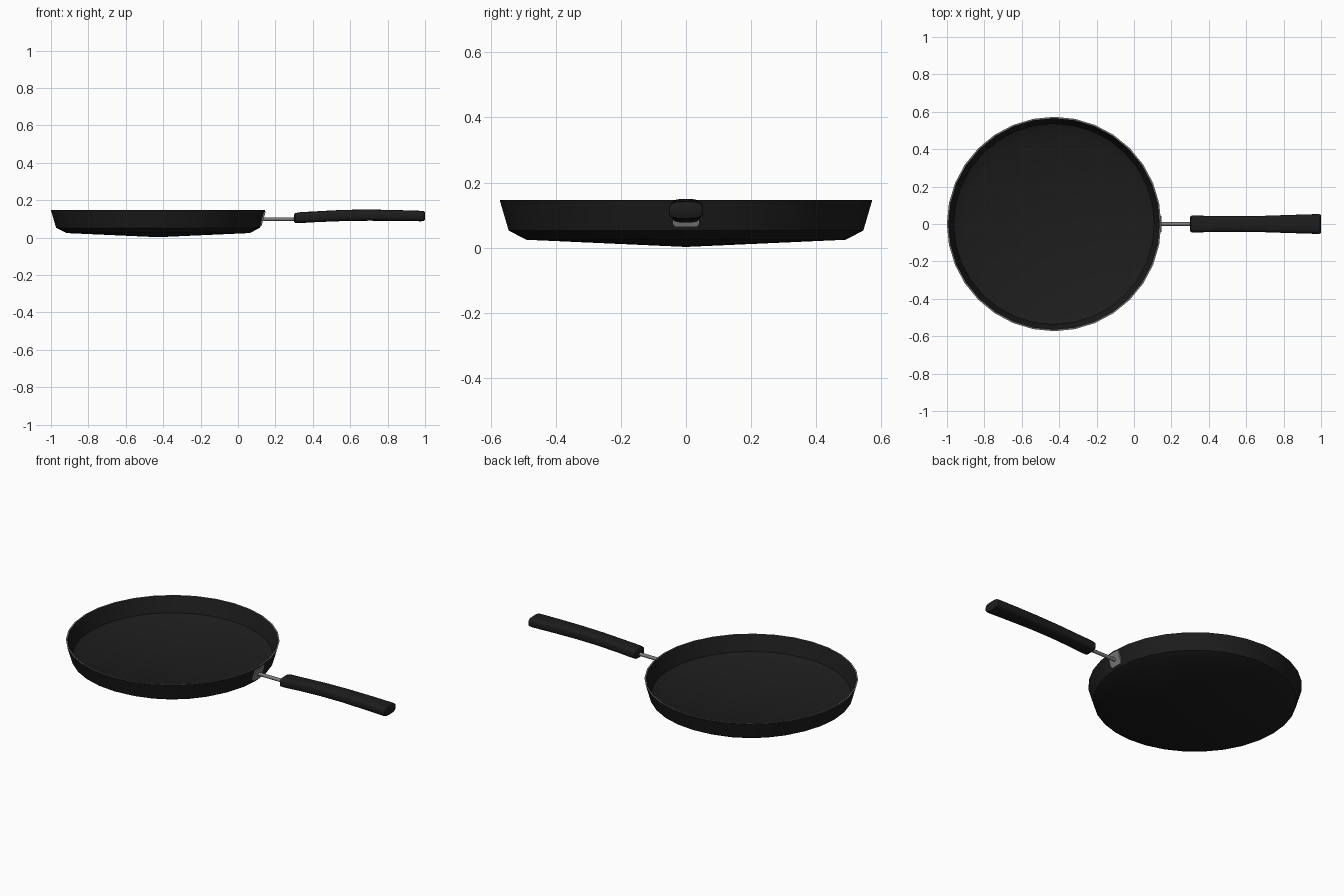
import bpy, bmesh, math
from mathutils import Matrix

if "Cube" in bpy.data.objects:
    bpy.data.objects.remove(bpy.data.objects["Cube"])

CX = -0.4275  # pan centre


def material(name, v):
    m = bpy.data.materials.new(name)
    m.diffuse_color = (v, v, v, 1)
    m.use_nodes = True
    m.node_tree.nodes["Principled BSDF"].inputs["Base Color"].default_value = m.diffuse_color
    return m


BLACK = material("black_coating", 0.012)
STEEL = material("bare_steel", 0.2)


def finish(name, bm, mats, angle=35):
    bmesh.ops.recalc_face_normals(bm, faces=bm.faces)
    me = bpy.data.meshes.new(name)
    bm.to_mesh(me)
    bm.free()
    ob = bpy.data.objects.new(name, me)
    bpy.context.collection.objects.link(ob)
    for m in mats:
        me.materials.append(m)
    bpy.ops.object.select_all(action='DESELECT')
    ob.select_set(True)
    bpy.context.view_layer.objects.active = ob
    bpy.ops.object.shade_smooth_by_angle(angle=math.radians(angle))
    return ob


def bridge(bm, a, b, mat=0):
    n = len(a)
    for i in range(n):
        f = bm.faces.new((a[i], a[(i + 1) % n], b[(i + 1) % n], b[i]))
        f.material_index = mat


# Pan: lathed outer wall, bare rim and inner wall, closed by shallow fans
def pan(sides=32):
    profile = [(0.490, 0.024), (0.545, 0.052), (0.573, 0.147),
               (0.565, 0.147), (0.537, 0.058), (0.484, 0.032)]
    bm = bmesh.new()
    rings = []
    for r, z in profile:
        rings.append([bm.verts.new((CX + r * math.cos(2 * math.pi * i / sides),
                                    r * math.sin(2 * math.pi * i / sides), z))
                      for i in range(sides)])
    for k in range(len(rings) - 1):
        bridge(bm, rings[k], rings[k + 1], 1 if k == 2 else 0)
    for ring, z in ((rings[0], 0.002), (rings[-1], 0.012)):
        c = bm.verts.new((CX, 0, z))
        for i in range(sides):
            bm.faces.new((ring[i], ring[(i + 1) % sides], c))
    finish("pan", bm, [BLACK, STEEL], 40)


# Grip: rounded-rectangle sections lofted along a gentle arch
def grip(n=24):
    # x, centre z, half width, half height
    sections = [(0.300, 0.103, 0.036, 0.019), (0.305, 0.104, 0.044, 0.026),
                (0.325, 0.106, 0.045, 0.029), (0.430, 0.112, 0.043, 0.029),
                (0.560, 0.118, 0.042, 0.030), (0.700, 0.120, 0.044, 0.030),
                (0.850, 0.118, 0.049, 0.029), (0.980, 0.115, 0.053, 0.028),
                (0.995, 0.115, 0.052, 0.026), (1.000, 0.115, 0.045, 0.019)]
    bm = bmesh.new()
    rings = []
    for x, z, w, h in sections:
        ring = []
        for i in range(n):
            c, s = math.cos(2 * math.pi * i / n), math.sin(2 * math.pi * i / n)
            ring.append(bm.verts.new((x, w * math.copysign(abs(c) ** 0.6, c),
                                      z + h * math.copysign(abs(s) ** 0.6, s))))
        rings.append(ring)
    for a, b in zip(rings, rings[1:]):
        bridge(bm, a, b)
    bm.faces.new(rings[0])
    bm.faces.new(rings[-1])
    finish("handle_grip", bm, [BLACK], 40)


# Rod between the pan wall and the grip
bm = bmesh.new()
bmesh.ops.create_cone(bm, cap_ends=True, segments=12, radius1=0.010, radius2=0.010,
                      depth=0.20, matrix=Matrix.Translation((0.23, 0, 0.098))
                      @ Matrix.Rotation(math.pi / 2, 4, 'Y'))
finish("handle_rod", bm, [STEEL])

# Mounting plate leaning with the pan wall, lower corners clipped
bm = bmesh.new()
outline = [(-0.042, 0.138), (-0.042, 0.074), (-0.034, 0.063),
           (0.034, 0.063), (0.042, 0.074), (0.042, 0.138)]
layers = []
for offset in (-0.004, 0.005):
    layers.append([bm.verts.new((CX + 0.545 + (z - 0.052) * 0.295 + offset, y, z))
                   for y, z in outline])
bridge(bm, *layers)
for layer in layers:
    bm.faces.new(layer)
finish("mounting_plate", bm, [STEEL])

pan()
grip()
